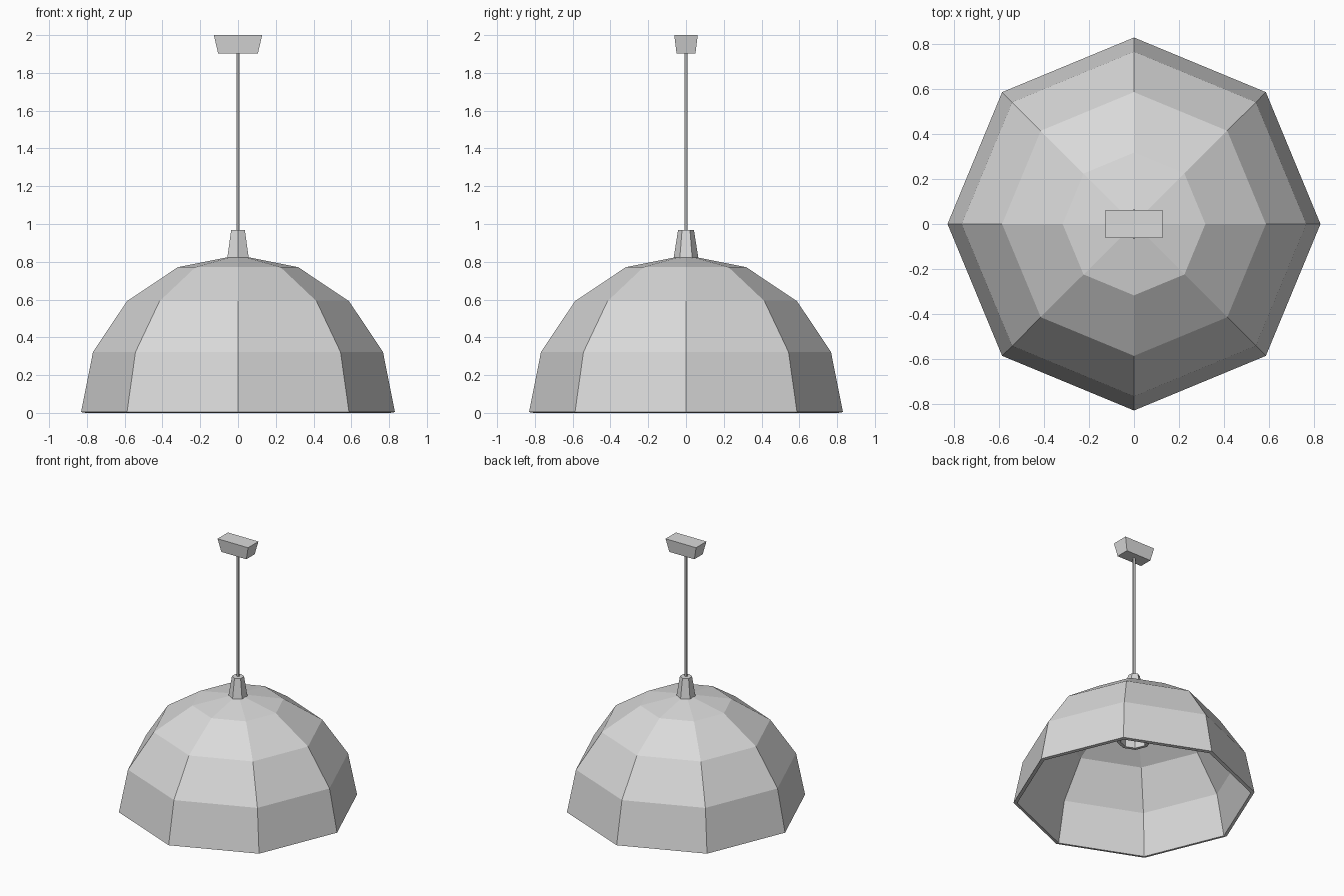
import bpy, bmesh, math

if "Cube" in bpy.data.objects:
    bpy.data.objects.remove(bpy.data.objects["Cube"], do_unlink=True)

grey = bpy.data.materials.new("light_grey")
grey.use_nodes = True
grey.diffuse_color = (0.7, 0.7, 0.7, 1)
grey.node_tree.nodes["Principled BSDF"].inputs["Base Color"].default_value = grey.diffuse_color


def finish(name, bm):
    bmesh.ops.remove_doubles(bm, verts=bm.verts, dist=0.0005)
    bmesh.ops.recalc_face_normals(bm, faces=bm.faces)
    mesh = bpy.data.meshes.new(name)
    bm.to_mesh(mesh)
    bm.free()
    mesh.materials.append(grey)
    obj = bpy.data.objects.new(name, mesh)
    bpy.context.collection.objects.link(obj)
    return obj


def lathe(name, profile, sides, turn=0.0):
    """Revolve (radius, height) points into a flat-faced solid."""
    bm = bmesh.new()
    c, s = math.cos(turn), math.sin(turn)
    verts = [bm.verts.new((r * c, r * s, z)) for r, z in profile]
    edges = [bm.edges.new(pair) for pair in zip(verts, verts[1:])]
    bmesh.ops.spin(bm, geom=verts + edges, cent=(0, 0, 0), axis=(0, 0, 1),
                   angle=math.tau, steps=sides)
    return finish(name, bm)


def quarter_arc(radius, base):
    """Points from the pole down to the rim of a half sphere."""
    angles = [math.radians(22.5 * i) for i in range(5)]
    return [(radius * math.sin(a), base + radius * math.cos(a)) for a in angles]


# Domed shade: outer shell, thin rim, inner shell
outer = quarter_arc(0.831, 0.004)
inner = quarter_arc(0.806, 0.0)
lathe("shade", outer + inner[::-1], 8)

# Tapered collar on top of the shade, and the hanging rod
lathe("collar", [(0, 0.81), (0.067, 0.81), (0.042, 0.968), (0, 0.968)], 6, math.pi / 2)
lathe("rod", [(0, 0.95), (0.009, 0.95), (0.009, 1.92), (0, 1.92)], 6, math.pi / 2)

# Open lamp holder inside the shade
lathe("lamp_holder", [(0, 0.81), (0.067, 0.81), (0.11, 0.55), (0.118, 0.45),
                      (0.094, 0.45), (0.086, 0.55), (0.045, 0.78), (0, 0.78)], 8)

# Ceiling mount: a block narrowing downwards
bm = bmesh.new()
bmesh.ops.create_cube(bm, size=1)
for v in bm.verts:
    top = v.co.z > 0
    v.co.x *= 0.256 if top else 0.21
    v.co.y *= 0.124 if top else 0.1
    v.co.z = 2.0 if top else 1.902
finish("ceiling_mount", bm)
